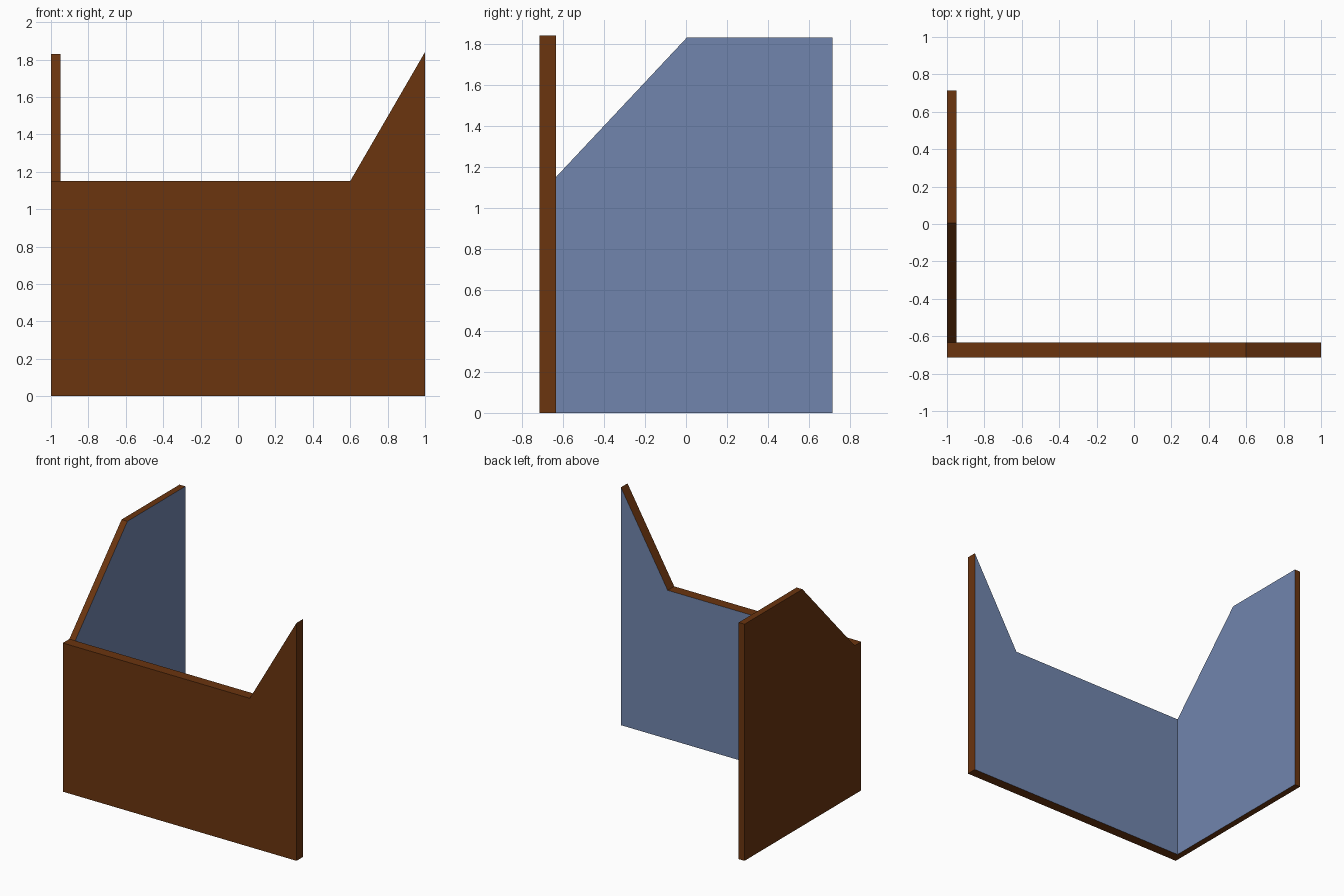
import bpy, bmesh
from mathutils import Vector

if "Cube" in bpy.data.objects:
    bpy.data.objects.remove(bpy.data.objects["Cube"])


def material(name, rgb):
    m = bpy.data.materials.new(name)
    m.diffuse_color = (*rgb, 1.0)
    m.use_nodes = True
    m.node_tree.nodes["Principled BSDF"].inputs["Base Color"].default_value = m.diffuse_color
    return m


BROWN = material("brown wood", (0.145, 0.035, 0.0048))
BLUE = material("blue wall paint", (0.165, 0.235, 0.42))


def wall(name, profile, depth, inner):
    """Extrude a flat profile by depth; the face pointing along inner is painted blue."""
    bm = bmesh.new()
    face = bm.faces.new([bm.verts.new(p) for p in profile])
    ext = bmesh.ops.extrude_face_region(bm, geom=[face], use_keep_orig=True)
    verts = [g for g in ext["geom"] if isinstance(g, bmesh.types.BMVert)]
    bmesh.ops.translate(bm, vec=depth, verts=verts)
    bmesh.ops.recalc_face_normals(bm, faces=bm.faces[:])
    for f in bm.faces:
        f.normal_update()
        f.material_index = int(f.normal.dot(Vector(inner)) > 0.9)
    mesh = bpy.data.meshes.new(name)
    bm.to_mesh(mesh)
    bm.free()
    mesh.materials.append(BROWN)
    mesh.materials.append(BLUE)
    obj = bpy.data.objects.new(name, mesh)
    bpy.context.collection.objects.link(obj)


# front wall: low, rising to a peak at the right end
front = [(-1, 0), (1, 0), (1, 1.84), (0.6, 1.15), (-1, 1.15)]
wall("front_wall", [(x, -0.713, z) for x, z in front], (0, 0.08, 0), (0, 1, 0))

# left wall: slopes up from the front wall to a level top
side = [(-0.633, 0), (0.713, 0), (0.713, 1.83), (0.005, 1.83), (-0.633, 1.15)]
wall("left_wall", [(-1, y, z) for y, z in side], (0.05, 0, 0), (1, 0, 0))
